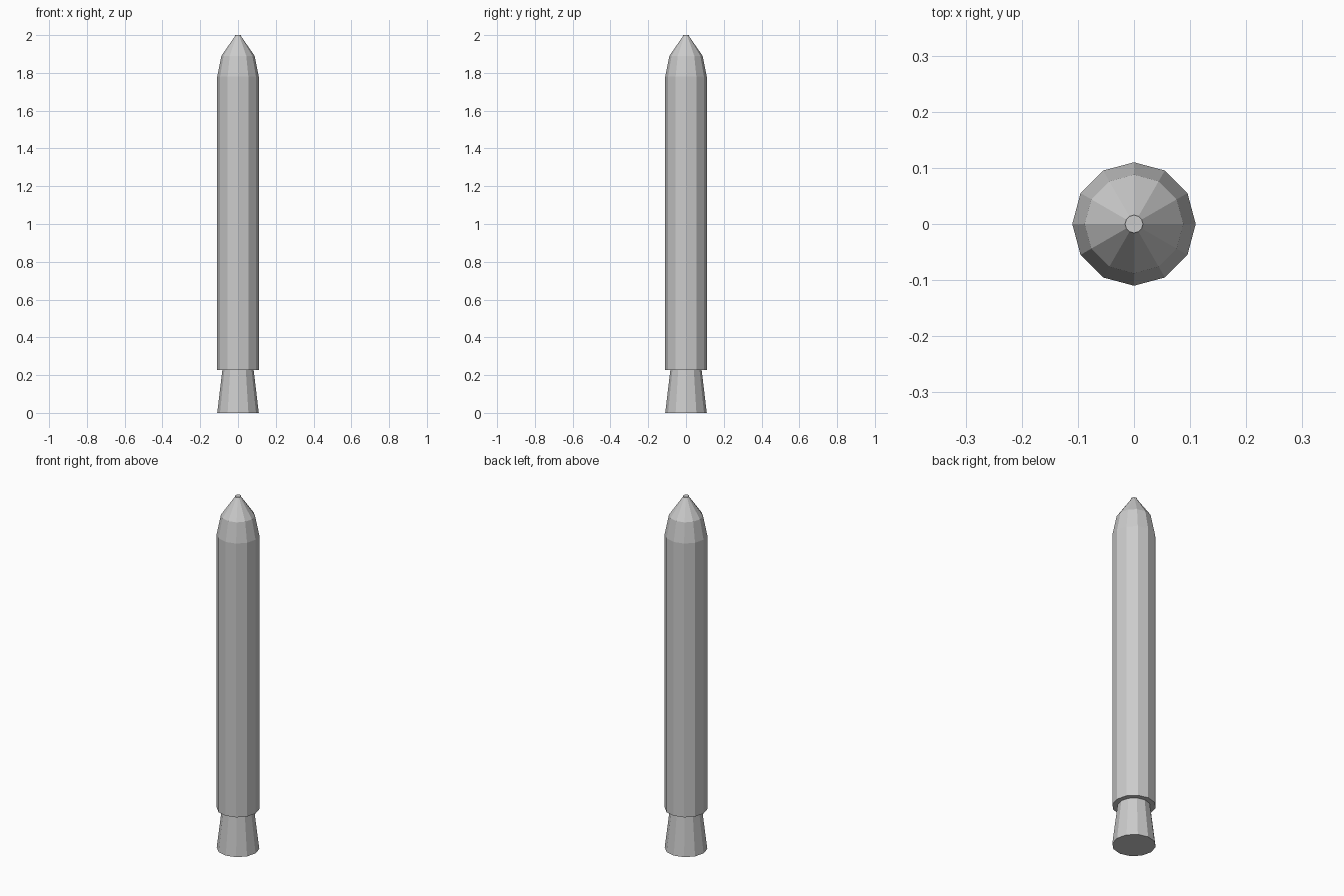
import bpy, bmesh
from math import cos, sin, tau

if "Cube" in bpy.data.objects:
    bpy.data.objects.remove(bpy.data.objects["Cube"])

SIDES = 12


def lathe(name, profile):
    """Closed flat-shaded solid from (radius, z) rings, bottom to top."""
    bm = bmesh.new()
    rings = [[bm.verts.new((r * cos(tau * i / SIDES), r * sin(tau * i / SIDES), z))
              for i in range(SIDES)] for r, z in profile]
    for low, high in zip(rings, rings[1:]):
        for i in range(SIDES):
            j = (i + 1) % SIDES
            bm.faces.new((low[i], low[j], high[j], high[i]))
    bm.faces.new(rings[0][::-1])
    bm.faces.new(rings[-1])
    mesh = bpy.data.meshes.new(name)
    bm.to_mesh(mesh)
    bm.free()
    obj = bpy.data.objects.new(name, mesh)
    bpy.context.collection.objects.link(obj)
    return obj


# Flared engine nozzle
lathe("nozzle", [(0.11, 0.0), (0.083, 0.226)])
# Long body with two-step nose and small blunt tip
lathe("rocket_body", [(0.11, 0.226), (0.11, 1.78), (0.088, 1.89),
                      (0.016, 1.994), (0.016, 2.0)])
